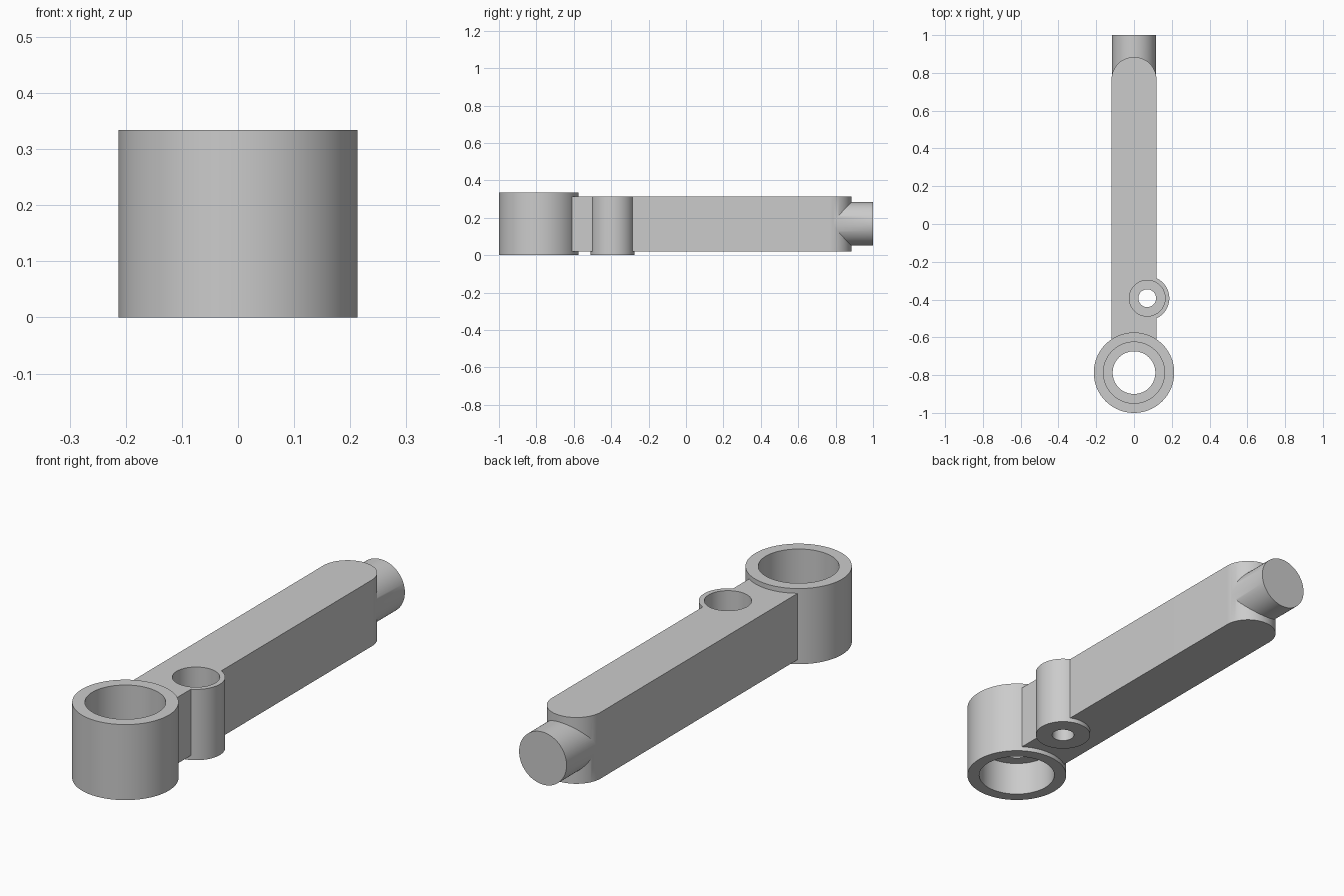
import bpy, bmesh, math
from mathutils import Matrix

if "Cube" in bpy.data.objects:
    bpy.data.objects.remove(bpy.data.objects["Cube"], do_unlink=True)

grey = bpy.data.materials.new("plain grey")
grey.use_nodes = True
grey.diffuse_color = (0.6, 0.6, 0.6, 1)
grey.node_tree.nodes["Principled BSDF"].inputs["Base Color"].default_value = (0.6, 0.6, 0.6, 1)

SIDES = 96
HUB_Y = -0.787
PIN = (0.07, -0.393)
MID = 0.167


def make(name, bm):
    bmesh.ops.recalc_face_normals(bm, faces=bm.faces)
    mesh = bpy.data.meshes.new(name)
    bm.to_mesh(mesh)
    bm.free()
    mesh.materials.append(grey)
    obj = bpy.data.objects.new(name, mesh)
    bpy.context.collection.objects.link(obj)
    return obj


def rod(name, x, y, r, z0, z1):
    """Upright solid cylinder."""
    bm = bmesh.new()
    bmesh.ops.create_cone(bm, cap_ends=True, segments=SIDES, radius1=r, radius2=r,
                          depth=z1 - z0,
                          matrix=Matrix.Translation((x, y, (z0 + z1) / 2)))
    return make(name, bm)


def combine(target, tool, operation):
    """Apply a boolean and discard the tool."""
    mod = target.modifiers.new(operation.lower(), 'BOOLEAN')
    mod.operation, mod.object, mod.solver = operation, tool, 'EXACT'
    bpy.context.view_layer.objects.active = target
    bpy.ops.object.modifier_apply(modifier=mod.name)
    bpy.data.objects.remove(tool, do_unlink=True)


def smooth(obj):
    bpy.ops.object.select_all(action='DESELECT')
    obj.select_set(True)
    bpy.context.view_layer.objects.active = obj
    bpy.ops.object.shade_smooth_by_angle(angle=math.radians(30))


# Arm: flat bar with a half-round far end
W, END = 0.119, 0.765
bm = bmesh.new()
outline = [(-W, HUB_Y), (W, HUB_Y)]
for i in range(49):
    a = math.pi * i / 48
    outline.append((W * math.cos(a), END + W * math.sin(a)))
base = bm.faces.new([bm.verts.new((x, y, 0.02)) for x, y in outline])
top = bmesh.ops.extrude_face_region(bm, geom=[base])["geom"]
bmesh.ops.translate(bm, vec=(0, 0, 0.293),
                    verts=[v for v in top if isinstance(v, bmesh.types.BMVert)])
arm = make("arm", bm)

# Spigot: round stub projecting from the far end
bm = bmesh.new()
bmesh.ops.create_cone(bm, cap_ends=True, segments=SIDES, radius1=0.116, radius2=0.116,
                      depth=0.4, matrix=Matrix.Translation((0, 0.8, MID))
                      @ Matrix.Rotation(math.pi / 2, 4, 'X'))
combine(arm, make("spigot", bm), 'UNION')

# Pin boss on the side, with a stepped bore
combine(arm, rod("pin_boss", *PIN, 0.117, 0, 0.313), 'UNION')
combine(arm, rod("pin_hole", *PIN, 0.047, -0.1, 0.5), 'DIFFERENCE')
combine(arm, rod("pin_counterbore", *PIN, 0.095, 0.16, 0.5), 'DIFFERENCE')

# Hub: large ring with an inner shoulder halfway up its bore
combine(arm, rod("hub_clearance", 0, HUB_Y, 0.19, -0.1, 0.5), 'DIFFERENCE')
hub = rod("hub", 0, HUB_Y, 0.213, 0, 2 * MID)
combine(hub, rod("hub_bore", 0, HUB_Y, 0.113, -0.1, 0.5), 'DIFFERENCE')
combine(hub, rod("lower_counterbore", 0, HUB_Y, 0.162, -0.1, 0.152), 'DIFFERENCE')
combine(hub, rod("upper_counterbore", 0, HUB_Y, 0.162, 0.182, 0.5), 'DIFFERENCE')

for part in (arm, hub):
    smooth(part)
